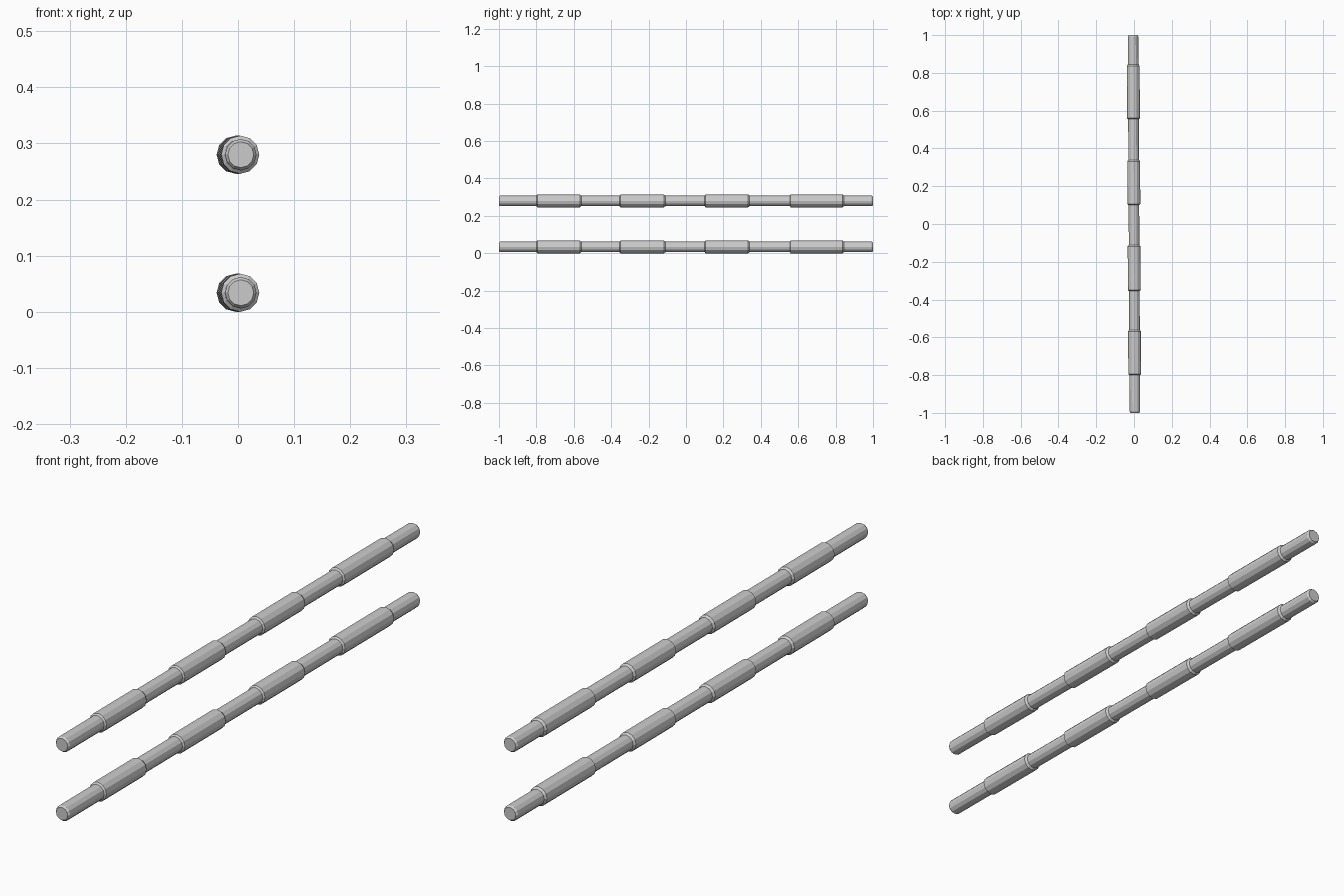
import bpy, bmesh
from math import cos, sin, pi

if "Cube" in bpy.data.objects:
    bpy.data.objects.remove(bpy.data.objects["Cube"])

SIDES = 12
ROD_R, GRIP_R = 0.028, 0.034
LEAN = -0.005          # slight sideways drift along the length
GRIPS = [(-0.80, -0.56), (-0.355, -0.11), (0.10, 0.34), (0.555, 0.845)]


def lathe_y(name, profile, z):
    """Capped solid from (y, radius) rings around the y direction."""
    bm = bmesh.new()
    rings = []
    for y, r in profile:
        rings.append([bm.verts.new((LEAN * y + r * sin(2 * pi * i / SIDES), y,
                                    z + r * cos(2 * pi * i / SIDES)))
                      for i in range(SIDES)])
    for a, b in zip(rings, rings[1:]):
        for i in range(SIDES):
            j = (i + 1) % SIDES
            bm.faces.new((a[i], a[j], b[j], b[i]))
    bm.faces.new(rings[0])
    bm.faces.new(rings[-1])
    bmesh.ops.recalc_face_normals(bm, faces=bm.faces)
    mesh = bpy.data.meshes.new(name)
    bm.to_mesh(mesh)
    bm.free()
    obj = bpy.data.objects.new(name, mesh)
    bpy.context.collection.objects.link(obj)


# Rod outline: chamfered ends and four thicker sections
profile = [(-1.0, 0.023), (-0.993, ROD_R)]
for y0, y1 in GRIPS:
    profile += [(y0, ROD_R), (y0 + 0.005, GRIP_R),
                (y1 - 0.008, GRIP_R), (y1, ROD_R)]
profile += [(0.993, ROD_R), (1.0, 0.023)]

# Lower and upper rail
for name, z in (("lower_rail", 0.034), ("upper_rail", 0.28)):
    lathe_y(name, profile, z)
